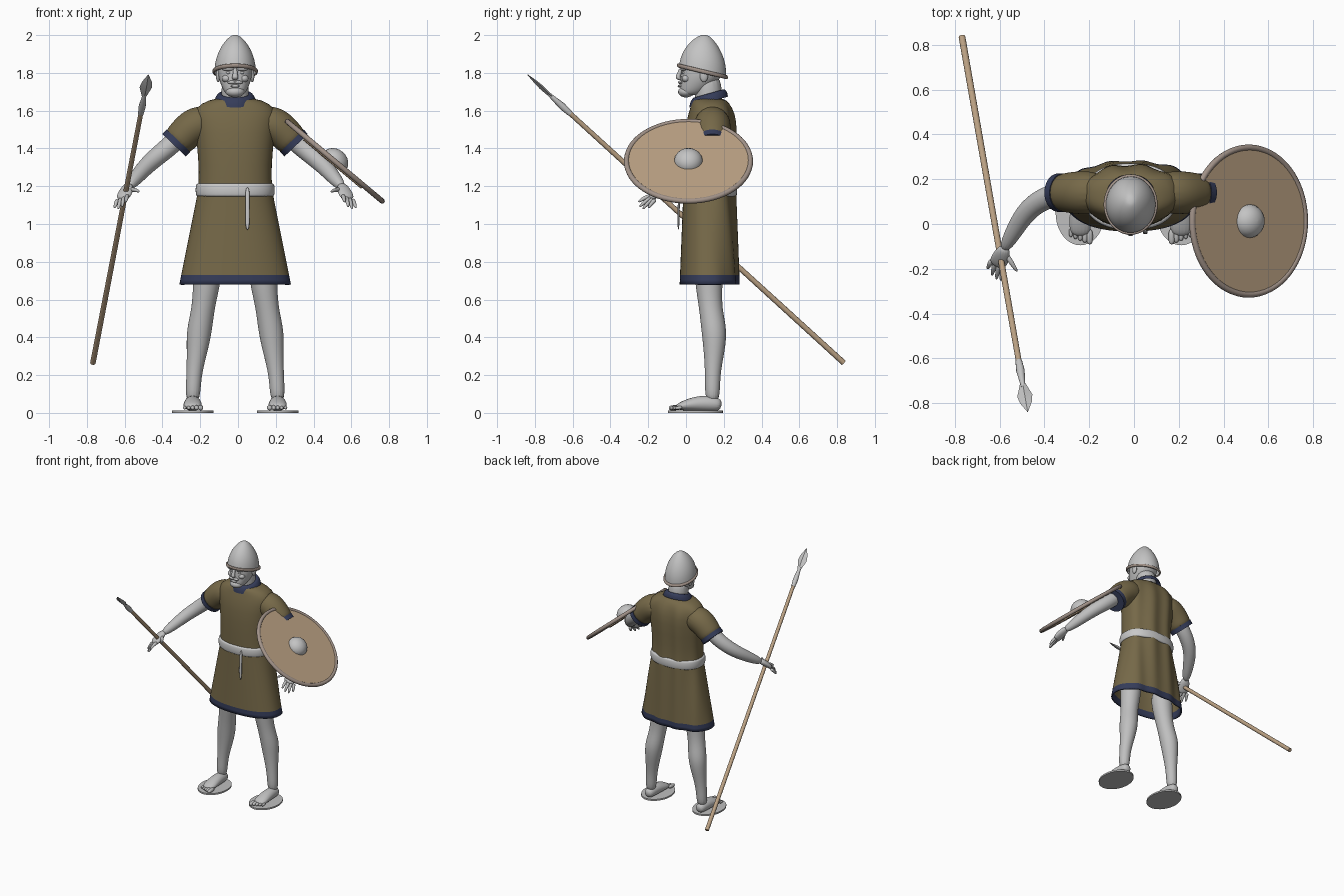
import bpy, bmesh, math
from mathutils import Vector

cube = bpy.data.objects.get("Cube")
if cube:
    bpy.data.objects.remove(cube, do_unlink=True)

CX = -.015  # symmetry plane of the figure
Y, Z = Vector((0, 1, 0)), Vector((0, 0, 1))
SIDES = {"left": 1, "right": -1}


def material(name, *rgb):
    mat = bpy.data.materials.new(name)
    mat.use_nodes = True
    mat.diffuse_color = (*rgb, 1)
    mat.node_tree.nodes["Principled BSDF"].inputs["Base Color"].default_value = (*rgb, 1)
    return mat


SKIN = material("grey skin", .52, .52, .52)
IRON = material("pale iron", .55, .55, .55)
BELT = material("light belt", .58, .58, .58)
CLOTH = material("olive cloth", .18, .14, .065)
TRIM = material("navy trim", .035, .045, .1)
WOOD = material("tan wood", .5, .36, .23)
RIM = material("dull brown rim", .36, .29, .25)


def loft(name, sections, mat, sides=16, ref=Y, flat=False, power=2, smooth=True, bottom=True, top=True):
    """Skin elliptical rings (x, y, z, radius_a, radius_b) set along a path."""
    points = [Vector(s[:3]) for s in sections]
    last = len(points) - 1
    bm = bmesh.new()
    rings = []
    for i, section in enumerate(sections):
        tangent = Z if flat else (points[min(i + 1, last)] - points[max(i - 1, 0)]).normalized()
        side = tangent.cross(ref).normalized()
        up = side.cross(tangent)
        ring = []
        for k in range(sides):
            angle = math.tau * k / sides
            c, s = (math.copysign(abs(f) ** (2 / power), f) for f in (math.cos(angle), math.sin(angle)))
            ring.append(bm.verts.new(points[i] + side * c * section[3] + up * s * section[-1]))
        rings.append(ring)
    for lower, upper in zip(rings, rings[1:]):
        for k in range(sides):
            j = (k + 1) % sides
            bm.faces.new((lower[k], lower[j], upper[j], upper[k]))
    if bottom:
        bm.faces.new(rings[0][::-1])
    if top:
        bm.faces.new(rings[-1])
    bmesh.ops.recalc_face_normals(bm, faces=bm.faces)
    mesh = bpy.data.meshes.new(name)
    bm.to_mesh(mesh)
    bm.free()
    mesh.materials.append(mat)
    mesh.polygons.foreach_set("use_smooth", [True] * len(mesh.polygons))
    ob = bpy.data.objects.new(name, mesh)
    bpy.context.collection.objects.link(ob)
    if smooth:
        subdivision = ob.modifiers.new("Subdivision", "SUBSURF")
        subdivision.levels = subdivision.render_levels = 2
    else:
        mesh.set_sharp_from_angle(angle=math.radians(35))
    return ob


def stack(name, rows, mat, **options):
    """Level rings (y, z, half_width, half_depth) on the symmetry plane."""
    return loft(name, [(CX, *row) for row in rows], mat, flat=True, **options)


def pair(name, sections, mat, **options):
    """Left and right copies; x is measured from the symmetry plane."""
    for label, sign in SIDES.items():
        mirrored = [(CX + sign * x, *rest) for x, *rest in sections]
        loft(f"{label}_{name}", mirrored, mat, **options)


def ellipsoid(name, location, scale, mat):
    bpy.ops.mesh.primitive_uv_sphere_add(segments=20, ring_count=12, radius=1, location=location, scale=scale)
    ob = bpy.context.object
    ob.name = name
    ob.data.materials.append(mat)
    bpy.ops.object.shade_smooth()


def slope(ob, amount):
    """Tilt a part so that its height changes from front to back."""
    for vert in ob.data.vertices:
        vert.co.z += amount * (vert.co.y - .1)


# Tunic: straight flaring skirt, then the chest and shoulders, with folds down the back
skirt = [(.124, .68 + .05 * i, .296 - .01 * i, .158 - .002 * i) for i in range(11)]
chest = [(.12, 1.3, .19, .135), (.13, 1.5, .21, .14), (.135, 1.59, .23, .12),
         (.13, 1.64, .18, .1), (.12, 1.67, .1, .08)]
tunic = stack("tunic", skirt + chest, CLOTH, sides=48, power=2.3, bottom=False)
tunic.data.materials.append(TRIM)
for vert in tunic.data.vertices:
    if vert.co.y > .14 and vert.co.z < 1.6:
        vert.co.y += .008 * math.sin(45 * vert.co.x)
for face in tunic.data.polygons:
    face.material_index = int(face.center.z < .73)
tunic.modifiers["Subdivision"].levels = tunic.modifiers["Subdivision"].render_levels = 1
tunic.modifiers.new("Thickness", "SOLIDIFY").thickness = .01

# Collar, higher at the nape than at the throat
collar = stack("collar", [(.12, 1.64, .115, .105), (.12, 1.67, .105, .1), (.12, 1.69, .085, .08),
                          (.12, 1.68, .07, .07)], TRIM, bottom=False, top=False)
slope(collar, .28)

# Belt with its hanging end
stack("belt", [(.122, 1.18 + .04 * math.sin(a), .2 + .011 * math.cos(a), .14 + .011 * math.cos(a))
               for a in (-1.5, -.8, 0, .8, 1.5)], BELT, sides=40, power=2.3)
loft("belt_end", [(.05, -.03, 1.2, .014, .008), (.05, -.04, 1.1, .011, .006),
                  (.05, -.04, .96, .014, .006)], BELT, sides=8)

# Sleeves and cuffs
shoulder, crook, opening = Vector((.11, .14, 1.55)), Vector((.22, .14, 1.525)), Vector((.32, .14, 1.42))
pair("sleeve", [(*shoulder, .09), (*crook, .1), (*crook.lerp(opening, .6), .09), (*opening, .084)],
     CLOTH, sides=20)
pair("cuff", [(*crook.lerp(opening, t), .086) for t in (.8, 1.03)], TRIM, sides=40, smooth=False)

# Arms and hands
pair("arm", [(.25, .14, 1.5, .055), (.36, .13, 1.4, .054), (.46, .07, 1.32, .049),
             (.52, -.03, 1.25, .04), (.57, -.12, 1.19, .025)], SKIN, ref=Z)
pair("palm", [(.56, -.1, 1.21, .026, .023), (.58, -.15, 1.17, .042, .022), (.6, -.19, 1.13, .04, .016)],
     SKIN, ref=Z)


def finger(name, base, tip):
    middle = base.lerp(tip, .5) + Z * .008
    pair(name, [(*base, .014), (*middle, .012), (*tip, .007)], SKIN, sides=8, ref=Z)


first_knuckle, last_knuckle = Vector((.57, -.18, 1.15)), Vector((.62, -.16, 1.13))
for i, label in enumerate(("index", "middle", "ring", "little")):
    tip = Vector((.58 + .02 * i, -.255 + .006 * i * i, 1.115 - .035 * i + .008 * i * i))
    finger(label + "_finger", first_knuckle.lerp(last_knuckle, i / 3), tip)
finger("thumb", Vector((.56, -.13, 1.18)), Vector((.505, -.215, 1.17)))

# Legs, feet, toes and the flat bases
pair("leg", [(.14, .12, .85, .085), (.15, .12, .68, .073), (.17, .13, .55, .061), (.19, .15, .44, .07),
             (.2, .15, .33, .057), (.22, .14, .19, .038), (.225, .14, .05, .043)], SKIN, flat=True)
pair("foot", [(.225, .19, .04, .03), (.225, .14, .05, .043), (.225, .05, .05, .047, .042),
              (.225, -.06, .03, .055, .016)], SKIN, ref=Z)
for i in range(5):
    x, radius, tip = .183 + .021 * i, .016 - .0015 * i, .008 * i - .092
    pair(f"toe_{i + 1}", [(x, -.02, .03, radius), (x, tip + .02, .027, radius), (x, tip, .024, radius * .7)],
         SKIN, sides=8, ref=Z)
pair("foot_base", [(.225, .05, z, .11, .145) for z in (0, .012)], SKIN, sides=40, flat=True, smooth=False)

# Neck, head and face
stack("neck", [(.12, 1.6, .08), (.12, 1.68, .072), (.11, 1.8, .075)], SKIN)
stack("head", [(.02, 1.68, .04, .045), (.035, 1.7, .062, .07), (.08, 1.77, .09, .108),
               (.09, 1.82, .094, .116), (.09, 1.88, .085, .1)], SKIN, power=2.2)
stack("nose", [(-.024, 1.83, .011), (-.038, 1.79, .013), (-.044, 1.775, .02, .015), (-.03, 1.76, .012)],
      SKIN, sides=10)
ellipsoid("beard", (CX, 0, 1.7), (.05, .042, .03), SKIN)
ellipsoid("lower_lip", (CX, -.03, 1.73), (.024, .014, .008), SKIN)
face_parts = {"eye": ((.034, -.008, 1.8), (.014, .013, .008)),
              "brow": ((.036, -.012, 1.82), (.032, .018, .01)),
              "cheek": ((.046, .002, 1.77), (.025, .024, .02)),
              "moustache": ((.018, -.03, 1.75), (.024, .013, .009)),
              "ear": ((.09, .095, 1.785), (.012, .022, .034))}
for label, sign in SIDES.items():
    for part, ((x, y, z), scale) in face_parts.items():
        ellipsoid(f"{label}_{part}", (CX + sign * x, y, z), scale, SKIN)

# Helmet and its band, both sloping down to the back
dome = []
for i in range(7):
    angle = math.pi / 2 * i / 7
    rise, spread = math.sin(angle), math.cos(angle) ** 1.4
    dome.append((.087 + .02 * rise, 1.8 + .207 * rise, .112 * spread, .127 * spread))
slope(stack("helmet", dome, IRON, sides=24, bottom=False), -.24)
band = [(.087, 1.805 + .012 * math.sin(a), .115 + .008 * math.cos(a), .13 + .008 * math.cos(a))
        for a in (-2, -1, 0, 1, 2)]
slope(stack("helmet_band", band, RIM, sides=24, bottom=False, top=False), -.24)

# Shield: board, rim, boss and rear grip
centre = Vector((.512, .013, 1.332))
normal = Vector((.642, 0, .766))
loft("shield_board", [(*(centre + normal * h), .332) for h in (-.008, .008)], WOOD, sides=64, smooth=False)
bpy.ops.mesh.primitive_torus_add(location=centre, rotation=normal.to_track_quat("Z", "Y").to_euler(),
                                 major_radius=.328, minor_radius=.014, major_segments=64)
rim = bpy.context.object
rim.name = "shield_rim"
rim.data.materials.append(RIM)
bpy.ops.object.shade_smooth()
boss = []
for i in range(7):
    angle = math.pi / 2 * i / 6
    boss.append((*(centre + normal * .065 * math.sin(angle)), .074 * math.cos(angle) + .002))
loft("shield_boss", boss, IRON, sides=24, smooth=False)
along = normal.cross(Y)
loft("shield_grip", [(*(centre - normal * .014 + along * s), .016, .008) for s in (-.2, .2)],
     WOOD, sides=8, ref=normal, smooth=False)

# Spear: shaft, socket and leaf blade
butt, point = Vector((-.768, .835, .265)), Vector((-.475, -.838, 1.79))


def spear_part(name, rows, mat, sides):
    sections = [(*butt.lerp(point, t), *radii) for t, *radii in rows]
    loft(name, sections, mat, sides=sides, ref=Z, smooth=False)


spear_part("spear_shaft", [(0, .015), (.88, .013)], WOOD, 12)
spear_part("spear_socket", [(.865, .015), (.89, .019), (.935, .009)], IRON, 12)
spear_part("spear_blade", [(.92, .009), (.957, .034, .012), (.975, .027, .009), (1, .002)], IRON, 4)
